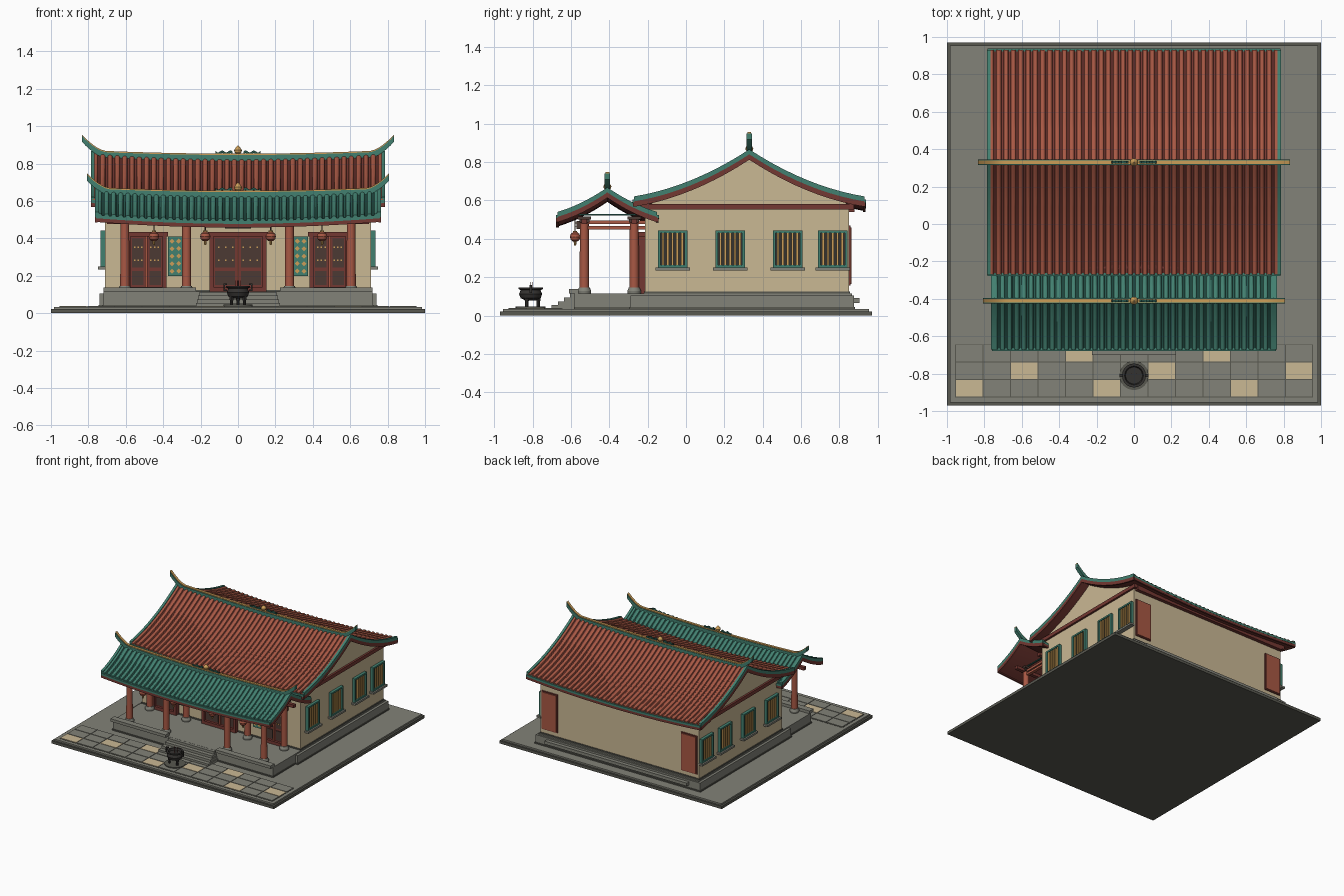
import bpy, bmesh, math
from mathutils import Vector, Matrix

cube = bpy.data.objects.get("Cube")
if cube:
    bpy.data.objects.remove(cube)


def material(name, r, g, b):
    m = bpy.data.materials.new(name)
    col = [(c / 255 / 12.92) if c < 11 else ((c / 255 + 0.055) / 1.055) ** 2.4 for c in (r, g, b)] + [1]
    m.diffuse_color = col
    m.use_nodes = True
    m.node_tree.nodes["Principled BSDF"].inputs["Base Color"].default_value = col
    return m


TERRA = material("terracotta", 168, 88, 68)
RED = material("dark red", 116, 56, 50)
TEAL = material("teal glaze", 66, 128, 112)
DEEP = material("deep teal", 40, 88, 78)
PLASTER = material("beige plaster", 202, 184, 148)
STONE = material("grey stone", 130, 130, 120)
DARKSTONE = material("dark stone", 88, 88, 80)
IRON = material("charcoal", 52, 50, 48)
WOOD = material("dark wood", 76, 58, 52)
GOLD = material("gold", 204, 158, 88)
X, Y, Z = Vector((1, 0, 0)), Vector((0, 1, 0)), Vector((0, 0, 1))
built = []


def finish(name, bm, mat):
    bmesh.ops.recalc_face_normals(bm, faces=bm.faces)
    me = bpy.data.meshes.new(name)
    bm.to_mesh(me)
    bm.free()
    me.materials.append(mat)
    ob = bpy.data.objects.new(name, me)
    bpy.context.collection.objects.link(ob)
    built.append(ob)
    return ob


def boxes(name, mat, items):
    """One object from boxes given as (x0, x1, y0, y1, z0, z1)."""
    bm = bmesh.new()
    for x0, x1, y0, y1, z0, z1 in items:
        mid = Vector((x0 + x1, y0 + y1, z0 + z1)) / 2
        size = Matrix.Diagonal((abs(x1 - x0), abs(y1 - y0), abs(z1 - z0), 1))
        bmesh.ops.create_cube(bm, size=1, matrix=Matrix.Translation(mid) @ size)
    return finish(name, bm, mat)


def sweep(name, mat, paths, side, section):
    """Closed section of (sideways, up) offsets carried along each path."""
    bm = bmesh.new()
    n = len(section)
    for path in paths:
        rings = [[bm.verts.new(Vector(p) + side * a + Z * b) for a, b in section] for p in path]
        for r0, r1 in zip(rings, rings[1:]):
            for i in range(n):
                bm.faces.new((r0[i], r0[(i + 1) % n], r1[(i + 1) % n], r1[i]))
        bm.faces.new(rings[0])
        bm.faces.new(rings[-1])
    return finish(name, bm, mat)


def lathe(name, mat, spots, outline, seg=16):
    """Turned solid from (radius, height) points, repeated at each spot."""
    bm = bmesh.new()
    for s in spots:
        rings = [[bm.verts.new(Vector(s) + Vector((r * math.cos(a), r * math.sin(a), h)))
                  for a in [math.tau * k / seg for k in range(seg)]] for r, h in outline]
        for r0, r1 in zip(rings, rings[1:]):
            for i in range(seg):
                bm.faces.new((r0[i], r0[(i + 1) % seg], r1[(i + 1) % seg], r1[i]))
        bm.faces.new(rings[0])
        bm.faces.new(rings[-1])
    return finish(name, bm, mat)


def rect(a0, a1, b0, b1):
    return [(a0, b0), (a1, b0), (a1, b1), (a0, b1)]


def roof(tag, yc, half, wide, top, drop, bend, sag, ribs, tile, deck, tip, lift):
    def height(t):
        return top - drop * abs(t) * (bend - (bend - 1) * abs(t))

    def dip(x):
        return -sag * (1 - min(1, abs(x) / wide) ** 2)

    ts = [k / 10 for k in range(-10, 11)]

    def shell(hi, lo):
        return [(yc + half * t, height(t) + hi) for t in ts] + [(yc + half * t, height(t) + lo) for t in ts[::-1]]

    xs = [wide * k / 16 for k in range(-16, 17)]
    along = [(x, 0, dip(x)) for x in xs]
    sweep(tag + "_roof_deck", deck, [along], Y, shell(0, -0.015))
    sweep(tag + "_roof_underside", RED, [along], Y, shell(-0.015, -0.028))
    # barrel tile rows
    pitch = 2 * wide / ribs
    arc = [(0.37 * pitch * math.cos(a), 0.014 * math.sin(a)) for a in [math.pi * k / 5 for k in range(6)]]
    rows = [-wide + pitch * (k + 0.5) for k in range(ribs)]
    sweep(tag + "_roof_tiles", tile, [[(x, yc + half * t, height(t) + dip(x)) for t in ts] for x in rows], X, arc)
    # gable verges, bargeboards and eave trims
    for part, mat, a, hi, lo in (("verge", TEAL, 0.016, 0.018, -0.008), ("bargeboard", RED, 0.01, -0.008, -0.036)):
        sweep(f"{tag}_{part}", mat, [[(s * (wide - a), 0, 0), (s * (wide + 0.004), 0, 0)] for s in (-1, 1)],
              Y, shell(hi, lo))
    eaves = [[(x, yc + s * half, height(1) + dip(x)) for x in xs] for s in (-1, 1)]
    sweep(tag + "_eave_trim", TEAL, eaves, Y, rect(-0.008, 0.008, -0.014, 0.003))
    sweep(tag + "_eave_board", RED, eaves, Y, rect(-0.007, 0.007, -0.034, -0.014))
    # ridge with upturned horns
    start = 0.9 * wide
    rx = [tip * k / 40 for k in range(-40, 41)]
    ridge = [(x, yc, top + 0.006 + 0.6 * dip(x) + lift * max(0, (abs(x) - start) / (tip - start)) ** 1.7) for x in rx]
    sweep(tag + "_ridge", TEAL, [ridge], Y, rect(-0.014, 0.014, -0.022, 0.01))
    sweep(tag + "_ridge_cap", GOLD, [ridge], Y, rect(-0.01, 0.01, 0.01, 0.017))
    # ridge pearl and flanking beasts
    zc = top - 0.6 * sag + 0.02
    lathe(tag + "_ridge_pearl", GOLD, [(0, yc, zc)],
          [(0.012, -0.005), (0.01, 0.003), (0.019, 0.012), (0.021, 0.022), (0.014, 0.033), (0.002, 0.046)], 12)
    beasts = [[(s * (0.03 + 0.009 * k), yc, zc + 0.007 + 0.006 * math.sin(k * 1.3)) for k in range(11)] for s in (-1, 1)]
    sweep(tag + "_ridge_beasts", DEEP, beasts, Y, rect(-0.006, 0.006, -0.006, 0.008))
    return height


# ground slab and paving
boxes("ground_edge", DARKSTONE, [(-1, 1, -0.97, 0.97, 0, 0.022)])
boxes("ground_slab", STONE, [(-0.985, 0.985, -0.955, 0.955, 0.022, 0.034)])
boxes("paving_joints", DARKSTONE, [(-0.957, 0.957, -0.927, -0.643, 0.034, 0.036)])
pavers = {True: [], False: []}
for r in range(3):
    for c in range(13):
        x, y = -0.955 + 0.147 * c, -0.925 + 0.0935 * r
        pavers[(c - 2 * r) % 5 == 0].append((x + 0.003, x + 0.144, y + 0.003, y + 0.09, 0.034, 0.039))
boxes("grey_pavers", STONE, pavers[False])
boxes("tan_pavers", PLASTER, pavers[True])

# podium, front coping and steps
boxes("podium", STONE, [(-0.74, 0.74, -0.29, 0.875, 0.034, 0.105), (-0.72, 0.72, -0.58, 0.865, 0.034, 0.115)])
boxes("podium_foot", DARKSTONE, [(-0.745, 0.745, -0.295, 0.88, 0.034, 0.044), (-0.725, 0.725, -0.585, -0.29, 0.034, 0.044)])
boxes("back_ledge", STONE, [(-0.64, 0.64, 0.87, 0.905, 0.065, 0.09)])
boxes("front_coping", STONE, [(s * 0.225, s * 0.72, -0.61, -0.56, 0.115, 0.138) for s in (-1, 1)])
boxes("front_steps", STONE, [(-0.225 + 0.006 * k, 0.225 - 0.006 * k, -0.70 + 0.032 * k, -0.57, 0.034, 0.054 + 0.02 * k)
                             for k in range(4)])

# roofs
hall_h = roof("hall", 0.33, 0.60, 0.782, 0.848, 0.245, 1.6, 0.03, 40, TERRA, RED, 0.835, 0.085)
roof("porch", -0.41, 0.26, 0.76, 0.65, 0.128, 1.4, 0.03, 40, TEAL, DEEP, 0.808, 0.075)

# hall walls, gables and wall beams
boxes("hall_walls", PLASTER, [(-0.712, 0.712, -0.215, 0.85, 0.105, 0.553)])
gable = [(0.33 + 0.5 * k / 10, hall_h(k / 12) - 0.027) for k in range(-10, 11)]
sweep("gable_walls", PLASTER, [[(s * 0.685, 0, 0), (s * 0.712, 0, 0)] for s in (-1, 1)], Y,
      gable + [(0.85, 0.55), (-0.2, 0.55)])
boxes("wall_beams", RED, [(s * 0.685, s * 0.728, -0.27, 0.875, 0.553, 0.582) for s in (-1, 1)]
      + [(-0.7, 0.7, y, y + 0.05, 0.54, 0.583) for y in (-0.238, 0.828)])
boxes("wall_plinth", DARKSTONE, [(-0.717, 0.717, -0.22, 0.855, 0.115, 0.125)])

# side windows
frames, panes, bars, sills = [], [], [], []
for s in (-1, 1):
    for y in (-0.07, 0.23, 0.53, 0.765):
        panes.append((s * 0.71, s * 0.718, y - 0.07, y + 0.07, 0.255, 0.435))
        for e in (-1, 1):
            frames.append((s * 0.71, s * 0.735, y + e * 0.063, y + e * 0.077, 0.25, 0.443))
        frames += [(s * 0.71, s * 0.735, y - 0.077, y + 0.077, z, z + 0.013) for z in (0.25, 0.43)]
        bars += [(s * 0.715, s * 0.728, y + k * 0.025 - 0.006, y + k * 0.025 + 0.006, 0.26, 0.432) for k in range(-2, 3)]
        sills.append((s * 0.71, s * 0.748, y - 0.09, y + 0.09, 0.235, 0.25))
boxes("window_panes", IRON, panes)
boxes("window_frames", TEAL, frames)
boxes("window_bars", GOLD, bars)
boxes("window_sills", STONE, sills)

# front doors: centre pair and two side pairs
frame, leaf, inset, rail, stud = [], [], [], [], []
for cx, w in ((0, 0.152), (-0.49, 0.108), (0.49, 0.108)):
    frame += [(cx + e * (w - 0.022), cx + e * w, -0.25, -0.21, 0.115, 0.43) for e in (-1, 1)]
    frame += [(cx - w - 0.008, cx + w + 0.008, -0.254, -0.21, 0.41, 0.435), (cx - w, cx + w, -0.25, -0.21, 0.115, 0.14)]
    leaf.append((cx - w + 0.02, cx + w - 0.02, -0.23, -0.21, 0.13, 0.415))
    rail.append((cx - 0.006, cx + 0.006, -0.24, -0.22, 0.14, 0.41))
    for e in (-1, 1):
        a, b = cx + e * 0.016, cx + e * (w - 0.03)
        inset += [(a, b, -0.235, -0.225, z0, z1) for z0, z1 in ((0.15, 0.225), (0.245, 0.4))]
        stud += [(cx + e * (0.02 + q * (w - 0.06)) - 0.004, cx + e * (0.02 + q * (w - 0.06)) + 0.004,
                  -0.24, -0.23, z, z + 0.008) for q in (0.1, 0.5, 0.9) for z in (0.28, 0.35)]
boxes("door_frames", RED, frame)
boxes("door_leaves", RED, leaf)
boxes("door_panels", WOOD, inset)
boxes("door_meeting_stiles", TERRA, rail)
boxes("door_studs", GOLD, stud)

# diamond lattice panels beside the doors
boxes("lattice_panels", TEAL, [(s * 0.296, s * 0.374, -0.23, -0.21, 0.2, 0.41) for s in (-1, 1)])
bm = bmesh.new()
for s in (-1, 1):
    for c in (-1, 1):
        for k in range(5):
            place = Matrix.Translation((s * 0.335 + c * 0.018, -0.231, 0.225 + 0.04 * k))
            bmesh.ops.create_cube(bm, size=1, matrix=place @ Matrix.Rotation(math.pi / 4, 4, "Y")
                                  @ Matrix.Diagonal((0.019, 0.006, 0.019, 1)))
finish("lattice_diamonds", bm, GOLD)

# back panels
boxes("back_panels", TERRA, [(s * 0.565, s * 0.69, 0.84, 0.864, 0.165, 0.46) for s in (-1, 1)])
boxes("back_panel_frames", RED, [(s * 0.557, s * 0.698, 0.84, 0.858, 0.157, 0.468) for s in (-1, 1)])

# porch columns, capitals and beams
spots = [(x, y, 0) for x in (-0.605, -0.275, 0.275, 0.605) for y in (-0.53, -0.27)]
lathe("porch_columns", TERRA, spots, [(0.025, 0.13), (0.023, 0.49)])
lathe("column_bases", STONE, spots, [(0.034, 0.115), (0.036, 0.128), (0.028, 0.146)])
boxes("column_brackets", WOOD, [(x - a, x + a, y - a, y + a, z, z + 0.016) for x, y, _ in spots
                                for a, z in ((0.026, 0.484), (0.036, 0.5))])
boxes("porch_cross_beams", TERRA, [(x - 0.012, x + 0.012, -0.53, -0.215, z, z + 0.018)
                                   for x in (-0.605, -0.275, 0.275, 0.605) for z in (0.448, 0.476)])
boxes("porch_long_beams", RED, [(-0.7, 0.7, y - 0.014, y + 0.014, 0.478, 0.503) for y in (-0.53, -0.27)])
boxes("porch_purlins", DEEP, [(s * 0.6, s * 0.612, -0.56, -0.24, 0.522, 0.53) for s in (-1, 1)])

# plaque
boxes("plaque", WOOD, [(-0.07, 0.07, -0.572, -0.545, 0.452, 0.492)])
boxes("plaque_inlay", GOLD, [(-0.035, 0.035, -0.575, -0.57, z, z + 0.004) for z in (0.461, 0.48)])

# lanterns
spots = [(x, -0.578, 0.41) for x in (-0.45, -0.175, 0.175, 0.45)]
lathe("lanterns", TERRA, spots, [(0.01, -0.025), (0.023, -0.016), (0.028, 0), (0.023, 0.016), (0.01, 0.025)], 14)
lathe("lantern_caps", GOLD, spots, [(0.011, 0.024), (0.011, 0.031)], 10)
lathe("lantern_tassels", GOLD, spots, [(0.005, -0.045), (0.008, -0.024)], 8)
lathe("lantern_cords", WOOD, spots, [(0.003, 0.03), (0.003, 0.1)], 6)

# incense burner
lathe("burner_plinth", DARKSTONE, [(0, -0.81, 0)], [(0.078, 0.036), (0.078, 0.046)], 24)
lathe("burner_bowl", IRON, [(0, -0.81, 0)], [(0.025, 0.078), (0.052, 0.09), (0.06, 0.112), (0.052, 0.132),
                                             (0.064, 0.138), (0.064, 0.145), (0.05, 0.145), (0.045, 0.13)], 24)
legs = [(0.04 * math.cos(a), -0.81 + 0.04 * math.sin(a), 0) for a in (math.pi / 2, 3.665, 5.76)]
lathe("burner_legs", IRON, legs, [(0.009, 0.044), (0.008, 0.06), (0.014, 0.1)], 8)
boxes("burner_handles", IRON, [(s * 0.06, s * 0.078, -0.817, -0.803, z, z + 0.008) for s in (-1, 1) for z in (0.118, 0.152)]
      + [(s * 0.07, s * 0.078, -0.817, -0.803, 0.118, 0.16) for s in (-1, 1)])
lathe("incense_sticks", RED, [(d, -0.81 + abs(d), 0) for d in (-0.012, 0, 0.012)], [(0.002, 0.12), (0.002, 0.175)], 6)

# soft shading with crisp edges
for ob in bpy.context.selected_objects:
    ob.select_set(False)
for ob in built:
    ob.select_set(True)
bpy.context.view_layer.objects.active = built[0]
bpy.ops.object.shade_smooth_by_angle(angle=math.radians(32))
